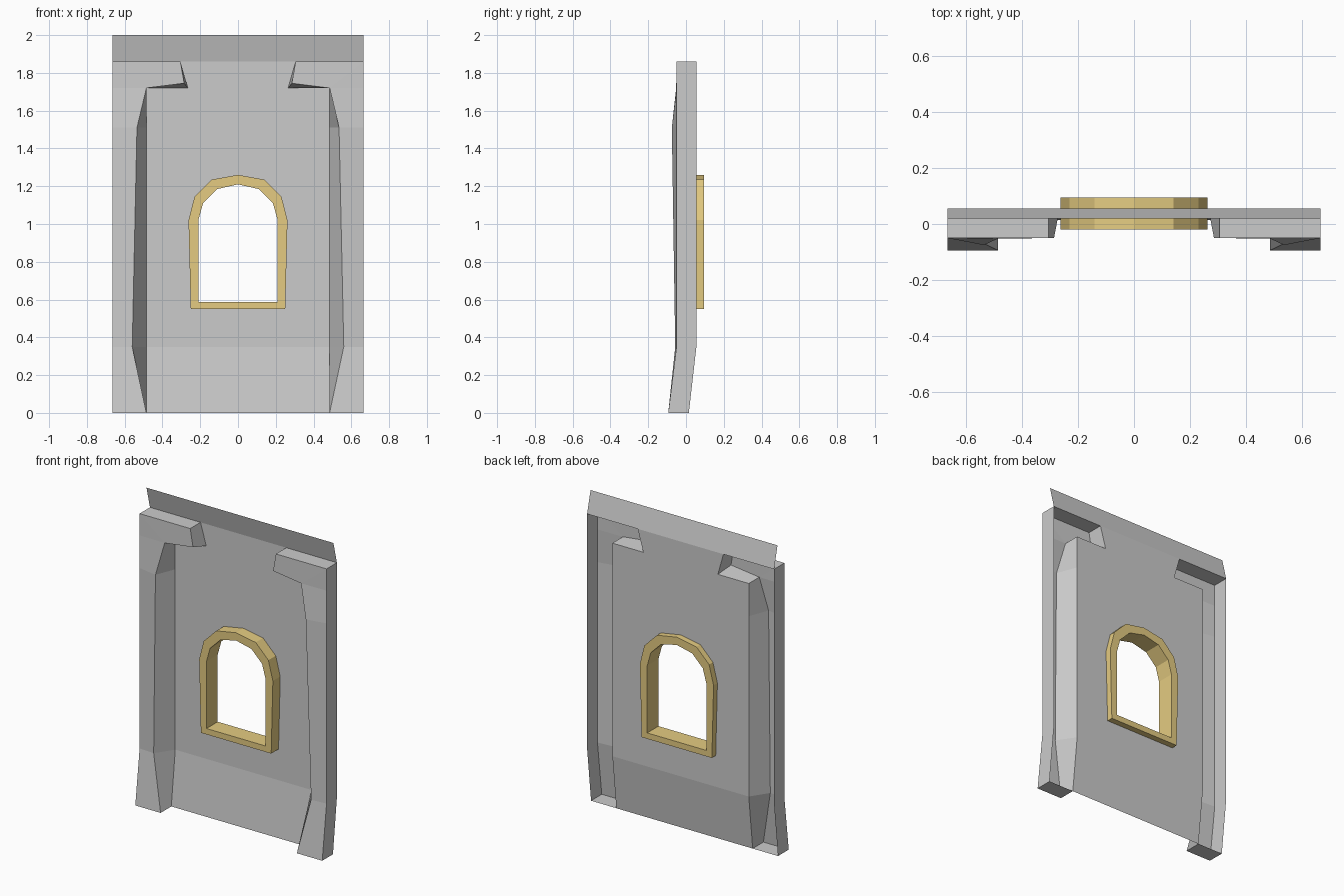
import bpy, bmesh

if "Cube" in bpy.data.objects:
    bpy.data.objects.remove(bpy.data.objects["Cube"])

BACK = 0.055  # plane of the wall sheet


def build(name, faces, mirror=True, closed=False, color=None):
    """Make a flat-shaded object from faces of points; first face looks to -y."""
    bm = bmesh.new()
    for f in faces:
        bm.faces.new([bm.verts.new(p) for p in f])
    if mirror:
        for f in faces:
            bm.faces.new([bm.verts.new((-x, y, z)) for x, y, z in reversed(f)])
    bmesh.ops.remove_doubles(bm, verts=bm.verts, dist=1e-4)
    bm.normal_update()
    bmesh.ops.recalc_face_normals(bm, faces=bm.faces)
    bm.faces.ensure_lookup_table()
    bm.normal_update()
    if not closed and bm.faces[0].normal.y > 0:
        bmesh.ops.reverse_faces(bm, faces=bm.faces)
    me = bpy.data.meshes.new(name)
    bm.to_mesh(me)
    bm.free()
    ob = bpy.data.objects.new(name, me)
    bpy.context.collection.objects.link(ob)
    if color:
        mat = bpy.data.materials.new(name + "_color")
        mat.diffuse_color = color
        mat.use_nodes = True
        mat.node_tree.nodes["Principled BSDF"].inputs["Base Color"].default_value = mat.diffuse_color
        me.materials.append(mat)
    return ob


def strip(a, b):
    """Quads between two open rows of points."""
    return [(a[i], a[i + 1], b[i + 1], b[i]) for i in range(len(a) - 1)]


# Window outlines, right half, bottom to top (x, z)
outer = [(0.25, 0.55), (0.262, 1.02), (0.23, 1.145), (0.14, 1.235), (0, 1.26)]
inner = [(0.21, 0.588), (0.21, 1.02), (0.185, 1.11), (0.11, 1.185), (0, 1.21)]
hole = [((a + c) / 2, (b + d) / 2) for (a, b), (c, d) in zip(outer, inner)]

# Recessed wall sheet with window hole and forward-bent foot
edge = [(0, 0.35), (0.485, 0.35), (0.485, 1.72), (0.265, 1.72), (0.305, 1.86), (0, 1.86)]
rim = list(reversed(hole)) + [(0, hole[0][1])]
build("wall_sheet", [
    [(x, BACK, z) for x, z in edge + rim],
    [(0, 0.015, 0), (0.485, 0.015, 0), (0.485, BACK, 0.35), (0, BACK, 0.35)],
])

# Thin top flange leaning forward
build("top_flange", [[(-0.665, BACK, 1.86), (0.665, BACK, 1.86),
                      (0.665, 0.02, 2), (-0.665, 0.02, 2)]], mirror=False)

# Side pillars with top brackets: hollow shells, open at the back
f = [(0.485, -0.094, 0), (0.56, -0.057, 0.35), (0.535, -0.075, 1.51),
     (0.485, -0.052, 1.72), (0.285, -0.05, 1.745), (0.305, -0.05, 1.86)]
b = [(0.485, 0.015, 0), (0.485, BACK, 0.35), (0.485, BACK, 1.51),
     (0.485, BACK, 1.72), (0.265, BACK, 1.72), (0.305, BACK, 1.86)]
levels = [(0, -0.094, 0.015)] + [(z, -0.05, BACK) for z in (0.35, 1.51, 1.72, 1.86)]
o = [(0.665, y, z) for z, y, _ in levels]
c = [(0.665, y, z) for z, _, y in levels]
faces = strip(f[:4], o[:4])                        # pillar front
faces += [(f[3], o[3], o[4]), (f[3], o[4], f[5], f[4])]  # bracket front
faces += strip(f, b) + strip(o, c)                 # inner and outer walls
faces += [(f[0], b[0], c[0], o[0]), (f[5], b[5], c[4], o[4])]  # bottom, top
build("side_pillars", faces)

# Gold arched window frame
def loop(half, y):
    pts = half + [(-x, z) for x, z in reversed(half[:-1])]
    pts.append(pts[0])
    return [(x, y, z) for x, z in pts]


rows = [loop(outer, -0.02), loop(inner, -0.02), loop(inner, 0.094), loop(outer, 0.094)]
ring = []
for i in range(4):
    ring += strip(rows[i], rows[(i + 1) % 4])
build("window_frame", ring, mirror=False, closed=True, color=(0.78, 0.6, 0.22, 1))
